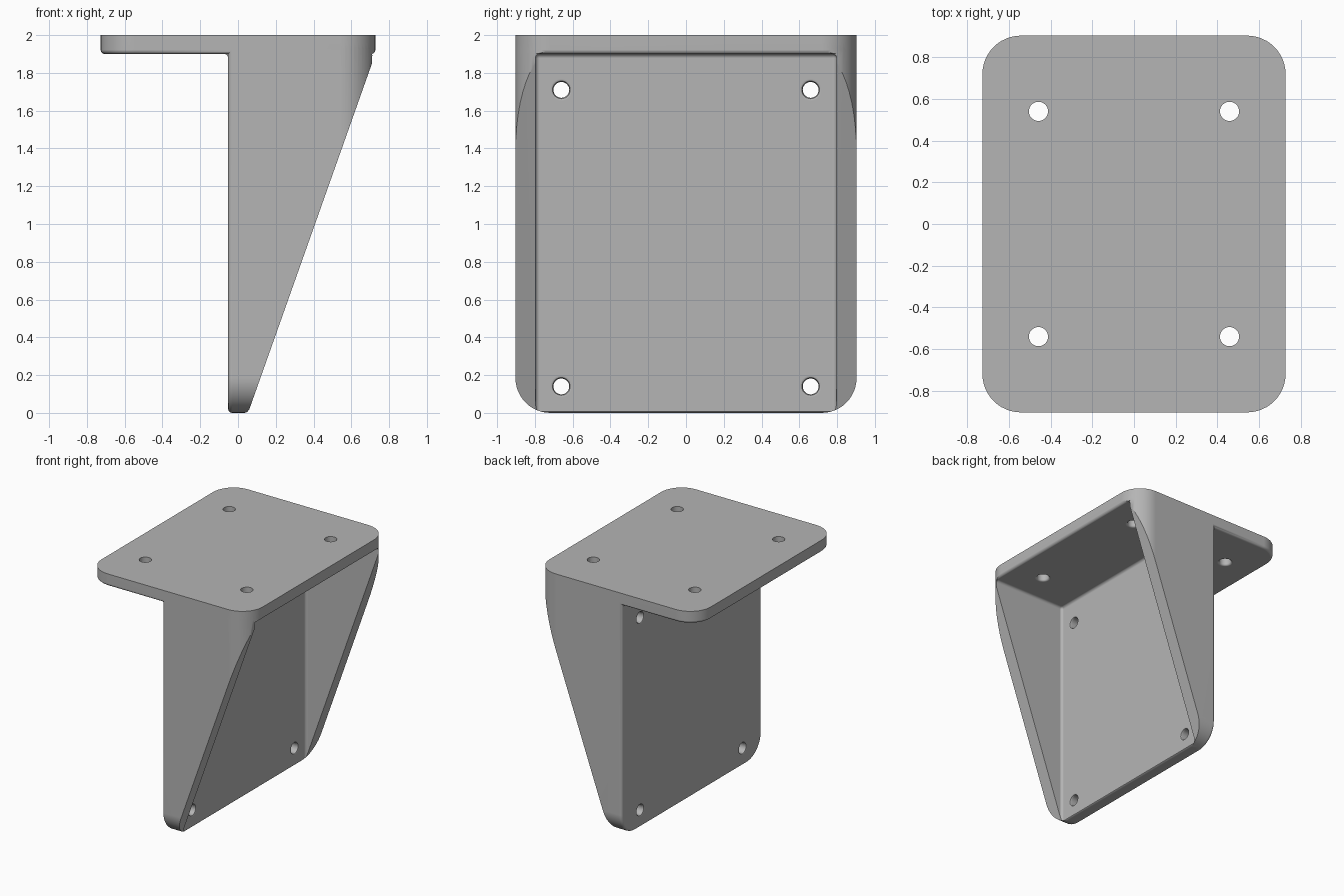
import bpy
import bmesh
from math import sin, cos, pi

cube = bpy.data.objects.get("Cube")
if cube:
    bpy.data.objects.remove(cube, do_unlink=True)

grey = bpy.data.materials.new("plain grey")
grey.use_nodes = True
colour = (0.46, 0.46, 0.46, 1)
grey.diffuse_color = colour
grey.node_tree.nodes["Principled BSDF"].inputs["Base Color"].default_value = colour

HX, HY, R, WALL, UNDER, F = 0.727, 0.903, 0.185, 0.052, 1.9, 0.022


def make(name, bm):
    bmesh.ops.remove_doubles(bm, verts=bm.verts, dist=1e-5)
    bmesh.ops.recalc_face_normals(bm, faces=bm.faces)
    mesh = bpy.data.meshes.new(name)
    bm.to_mesh(mesh)
    bm.free()
    mesh.materials.append(grey)
    obj = bpy.data.objects.new(name, mesh)
    bpy.context.collection.objects.link(obj)
    return obj


def loft(name, centre, half, r, stations, axis="z", segs=12):
    """Rounded rectangle swept along an axis through (position, inset) stations."""
    bm = bmesh.new()
    rings = []
    for w, inset in stations:
        ring = []
        for q, (sx, sy) in enumerate([(1, 1), (-1, 1), (-1, -1), (1, -1)]):
            for i in range(segs + 1):
                a = (q + i / segs) * pi / 2
                u = centre[0] + sx * (half[0] - r) + (r - inset) * cos(a)
                v = centre[1] + sy * (half[1] - r) + (r - inset) * sin(a)
                ring.append(bm.verts.new((u, v, w) if axis == "z" else (w, u, v)))
        rings.append(ring)
    n = len(rings[0])
    for a, b in zip(rings, rings[1:]):
        for i in range(n):
            j = (i + 1) % n
            bm.faces.new((a[i], a[j], b[j], b[i]))
    bm.faces.new(rings[0])
    bm.faces.new(rings[-1])
    return make(name, bm)


def prism(name, points, y):
    """Side profile in x and z, extruded from -y to y."""
    bm = bmesh.new()
    face = bm.faces.new([bm.verts.new((x, -y, z)) for x, z in points])
    ext = bmesh.ops.extrude_face_region(bm, geom=[face])
    new = [v for v in ext["geom"] if isinstance(v, bmesh.types.BMVert)]
    bmesh.ops.translate(bm, verts=new, vec=(0, 2 * y, 0))
    return make(name, bm)


def fillet(name, x, z, dx, dz, y, e=0.006):
    """Spandrel strip along y for rounding an edge or filling a corner."""
    arc = [(x + dx * F * (1 - sin(t)), z + dz * F * (1 - cos(t)))
           for t in [i * pi / 12 for i in range(7)]]
    pts = [(x - dx * e, z - dz * e), (x + dx * F, z - dz * e)] + arc
    return prism(name, pts + [(x - dx * e, z + dz * F)], y)


def combine(obj, other, operation):
    mod = obj.modifiers.new("combine", "BOOLEAN")
    mod.operation, mod.solver, mod.object = operation, "EXACT", other
    graph = bpy.context.evaluated_depsgraph_get()
    mesh = bpy.data.meshes.new_from_object(obj.evaluated_get(graph))
    obj.modifiers.clear()
    obj.data = mesh
    bpy.data.objects.remove(other, do_unlink=True)


def rounded_start(w, direction):
    """Stations of a rounded rim that starts at w."""
    return [(w + direction * F * (1 - cos(t)), F * (1 - sin(t)))
            for t in [i * pi / 12 for i in range(7)]]


# upright wall and side gussets, as one wedge with rounded corners
bracket = loft("angle_bracket", (0, 1.2), (HY, 1.2), R,
               rounded_start(-WALL, 1) + [(1.2, 0)], "x")
combine(bracket, prism("wedge_profile", [
    (-0.3, -0.01), (0.035, -0.01), (0.035, 0), (0.048, 0.004), (0.056, 0.012),
    (0.061, 0.022), (HX, UNDER), (0.9, UNDER), (0.9, 1.97), (-0.3, 1.97)], 1.2), "INTERSECT")
combine(bracket, loft("outline", (0, 0), (HX, HY), R, [(-0.5, 0), (2.2, 0)]), "INTERSECT")

# top plate with a rounded lower rim
plate = loft("top_plate", (0, 0), (HX, HY), R, rounded_start(UNDER, 1) + [(2, 0)])
combine(bracket, plate, "UNION")
combine(bracket, fillet("inner_corner", -WALL, UNDER, -1, -1, HY - F), "UNION")

# open pocket between the gussets
bm = bmesh.new()
bmesh.ops.create_cube(bm, size=1)
for v in bm.verts:
    v.co = (WALL if v.co.x < 0 else 1.5, 1.594 * v.co.y, UNDER if v.co.z > 0 else -0.5)
bmesh.ops.bevel(bm, geom=bm.edges[:], offset=F, segments=5, profile=0.5, affect="EDGES")
combine(bracket, make("pocket", bm), "DIFFERENCE")
combine(bracket, fillet("plate_edge", HX, UNDER, -1, 1, 0.797), "DIFFERENCE")

# screw holes with softened rims
rim = [(0.016 * (1 - sin(t)), -0.016 * (1 - cos(t)))
       for t in [i * pi / 8 for i in range(5)]]
for sx in (-1, 1):
    for sy in (-1, 1):
        st = [(UNDER - 0.01, -0.016)] + [(UNDER + d, i) for d, i in reversed(
            [(p, q) for p, q in rim])]
        st = st + [(2.1, 0)] if st[-1][1] == 0 else \
            [(UNDER - 0.01, -0.016), (UNDER, -0.016), (UNDER + 0.005, -0.006),
             (UNDER + 0.016, 0), (2.1, 0)]
        combine(bracket, loft("plate_hole", (sx * 0.458, sy * 0.54), (0.046, 0.046), 0.046,
                              st, segs=8), "DIFFERENCE")
        side = [(WALL - 0.016, 0), (WALL - 0.005, -0.005), (WALL, -0.016), (WALL + 0.01, -0.016)]
        st = [(-w, i) for w, i in reversed(side)] + side
        combine(bracket, loft("wall_hole", (sx * 0.66, 0.925 + sy * 0.785), (0.042, 0.042),
                              0.042, st, "x", 8), "DIFFERENCE")

# shading
bpy.ops.object.select_all(action="DESELECT")
bracket.select_set(True)
bpy.context.view_layer.objects.active = bracket
bpy.ops.object.shade_smooth_by_angle(angle=0.6)
weighted = bracket.modifiers.new("even_normals", "WEIGHTED_NORMAL")
weighted.keep_sharp = True
